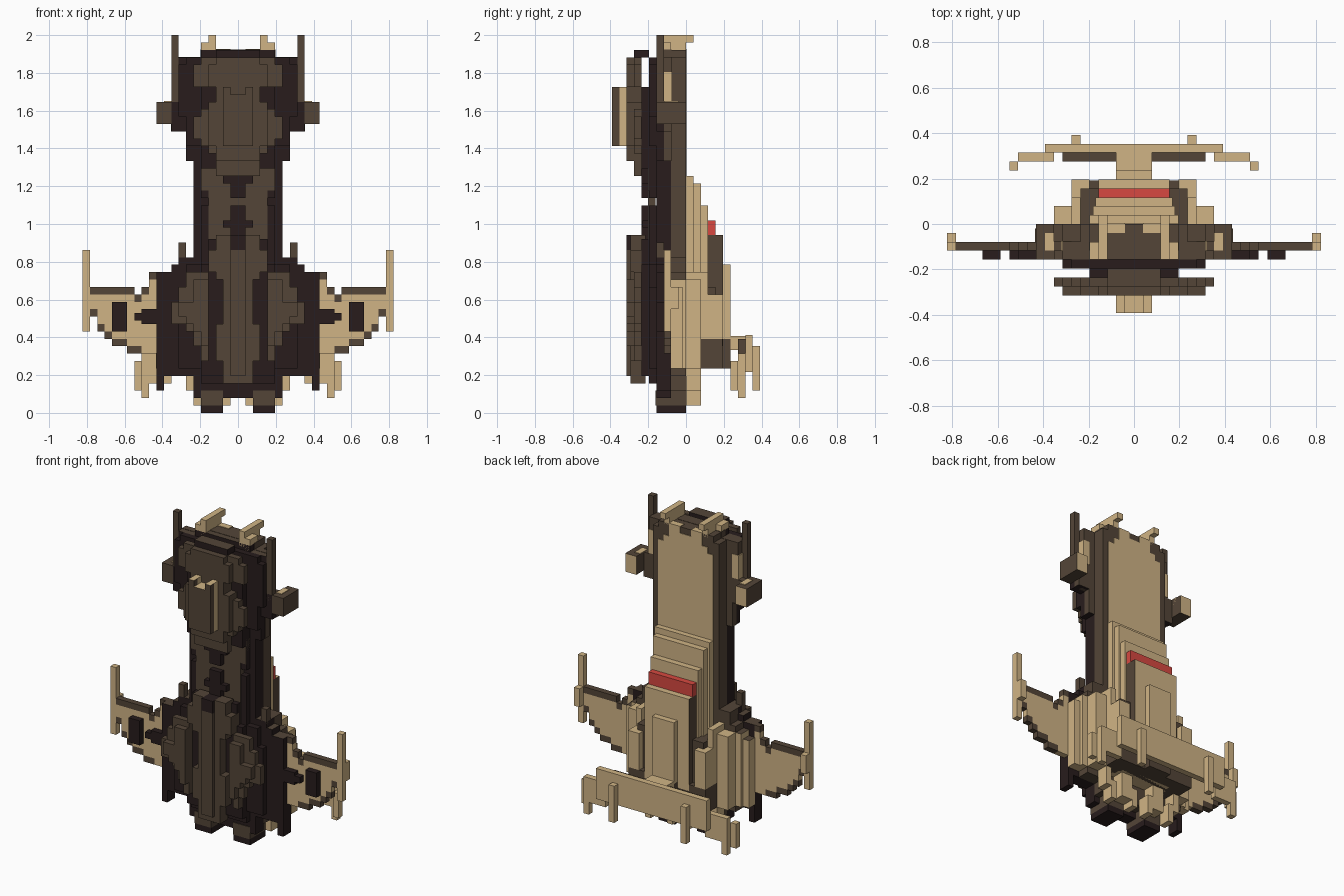
import bpy, bmesh

cube = bpy.data.objects.get("Cube")
if cube:
    bpy.data.objects.remove(cube, do_unlink=True)

V = 2 / 51  # size of one block


def material(name, col):
    m = bpy.data.materials.new(name)
    m.use_nodes = True
    m.diffuse_color = (*col, 1)
    m.node_tree.nodes["Principled BSDF"].inputs["Base Color"].default_value = (*col, 1)
    return m


TAN = material("tan", (0.63, 0.455, 0.235))
BROWN = material("brown", (0.088, 0.060, 0.039))
DARK = material("dark_brown", (0.021, 0.012, 0.012))
RED = material("red", (0.68, 0.066, 0.052))


def finish(name, bm, mat, back=None, top=None):
    """Scale from blocks to units; optional other colour on back or top faces."""
    bmesh.ops.recalc_face_normals(bm, faces=bm.faces)
    mats = [mat] + [m for m in (back, top) if m]
    for f in bm.faces:
        if back and f.normal.y > 0.5:
            f.material_index = mats.index(back)
        if top and f.normal.z > 0.5:
            f.material_index = mats.index(top)
    bmesh.ops.scale(bm, vec=(V, V, V), verts=bm.verts)
    me = bpy.data.meshes.new(name)
    bm.to_mesh(me)
    bm.free()
    for m in mats:
        me.materials.append(m)
    ob = bpy.data.objects.new(name, me)
    bpy.context.collection.objects.link(ob)
    return ob


def extrude(bm, pts, y0, y1):
    """Extrude an x-z outline from y0 to y1."""
    f = bm.faces.new([bm.verts.new((x, y0, z)) for x, z in pts])
    r = bmesh.ops.extrude_face_region(bm, geom=[f])
    vs = [v for v in r["geom"] if isinstance(v, bmesh.types.BMVert)]
    bmesh.ops.translate(bm, vec=(0, y1 - y0, 0), verts=vs)


def stack(name, mat, y0, y1, rows, ztop, inner=None, **kw):
    """Stepped plate: rows of (start height, half width). With inner, a mirrored pair."""
    side = []
    for i, (z, w) in enumerate(rows):
        side += [(w, z), (w, rows[i + 1][0] if i + 1 < len(rows) else ztop)]
    bm = bmesh.new()
    if inner is None:
        extrude(bm, side + [(-x, z) for x, z in reversed(side)], y0, y1)
    else:
        for s in (1, -1):
            pts = side + [(inner, ztop), (inner, rows[0][0])]
            extrude(bm, [(s * x, z) for x, z in pts], y0, y1)
    return finish(name, bm, mat, **kw)


def boxes(name, mat, items, mirror=True, **kw):
    """Boxes (x0, x1, y0, y1, z0, z1), mirrored across x by default."""
    bm = bmesh.new()
    for x0, x1, y0, y1, z0, z1 in items:
        for s in ((1, -1) if mirror else (1,)):
            extrude(bm, [(s * x0, z0), (s * x1, z0), (s * x1, z1), (s * x0, z1)], y0, y1)
    return finish(name, bm, mat, **kw)


# Main hull, in layers from front to back
stack("hull_front", DARK, -4, -2,
      [(2, 6), (5, 11), (19, 9), (20, 8), (21, 6), (34, 7), (38, 9), (42, 8), (48, 5)], 49,
      top=BROWN)
stack("hull_back", BROWN, -2, 0, [(3, 6), (5, 9), (19, 8), (21, 6), (48, 5)], 49)
stack("head_flank", BROWN, -3, -1.95,
      [(34, 7.05), (38, 9.05), (42, 8.05), (48.05, 5.05)], 49.05)
stack("lower_front", DARK, -5, -4, [(4, 5), (6, 8), (17, 7), (20, 5)], 28)
stack("upper_front", DARK, -5, -4, [(29, 5), (36, 7), (40, 8), (47, 7)], 48)
stack("lower_core", DARK, -6, -5, [(5, 5), (20, 4)], 23.5)
stack("upper_core", DARK, -6, -5, [(31, 2), (33, 5)], 44)

# Neck plate and its small vents
stack("neck_plate", BROWN, -5.1, -4.1, [(18, 4), (30, 5)], 34)
boxes("neck_vents", DARK, [(-1, 1, -6, -5, 24, 28), (-1, 1, -8, -5, 22, 24),
                           (-2, 2, -5.9, -5, 25, 26), (-1, 1, -6, -5, 29, 31)], mirror=False)

# Head plates and raised block
stack("head_plate", BROWN, -7, -6,
      [(32, 3), (35, 4), (36, 5), (37, 6), (40, 5), (41, 4), (42, 3), (44, 6), (47, 5)], 48)
boxes("head_plate_lip", DARK, [(-3, 3, -7, -5, 48, 49)], mirror=False, top=BROWN)
stack("head_plate_outer", BROWN, -8, -7,
      [(34, 3), (36, 4), (42, 3), (44, 4), (47, 3)], 48)
boxes("block_base", TAN, [(-2, 2, -9, -8, 36, 43), (1, 2, -9, -8, 43, 44),
                          (-2, -1, -9, -8, 43, 44)], mirror=False)
boxes("block_face", BROWN, [(-2, 2, -10, -9, 36, 43), (1, 2, -10, -9, 43, 44),
                            (-2, -1, -10, -9, 43, 44)], mirror=False, top=TAN)

# Antennas, pods and prongs on the head
boxes("antennas", BROWN, [(8, 9, -4, -3, 41, 51), (7, 8, -4, -3, 20, 23)])
boxes("side_pods", BROWN, [(9, 11, -4, 0, 39, 42)], back=TAN)
boxes("pod_caps", TAN, [(9, 10, -3, -1, 41, 42.1)])
boxes("head_strips", TAN, [(7, 8.2, -3, -1.9, 42.1, 46)])
boxes("top_prongs", TAN, [(3, 4, -4, 1, 50, 51), (3, 4, -4, 0, 48.5, 50), (4, 5, -4, -2, 48, 50)])

# Lower front spine and pads
stack("front_spine", BROWN, -7.5, -5.5,
      [(4, 2), (7, 3), (12, 2), (18, 3), (19, 4), (22, 3)], 24)
boxes("front_ridge", BROWN, [(-1, 1, -8, -7, 5, 22)], mirror=False)
stack("front_pads", BROWN, -7, -6,
      [(7, 5), (9, 6), (11, 7), (12, 9), (15, 8), (17, 7)], 19, inner=4)
stack("front_pads_outer", BROWN, -8, -7,
      [(9, 5), (11, 6), (12, 7), (13, 8), (15, 6)], 18, inner=4)

# Wings with stepped edges
COLS = [(11, 8, 18), (12, 8, 16), (13, 9, 15), (14, 9, 16), (15, 10, 16),
        (16, 10, 16), (17, 11, 16), (18, 12, 16), (19, 14, 16)]
boxes("wings", TAN, [(x, x + 1, -3, -2, a, b) for x, a, b in COLS])
boxes("wing_edges", BROWN, [(x, x + 1, -3, -2, b, b + 1) for x, a, b in COLS]
      + [(x, x + 1, -3, -2, a - 1, a) for x, a, b in COLS[2:]])
boxes("wing_guns", DARK, [(15, 17, -4, -3, 11, 15), (11, 13, -4, -3, 12, 14),
                          (13, 14, -4, -3, 12.5, 13.5)])
boxes("wing_tip_fins", TAN, [(20, 21, -3, -2, 11, 22), (20, 21, -2, -1, 14, 17)])

# Rear panel and stepped dorsal hump
stack("back_panel", TAN, -0.5, 0.1, [(20, 5), (46, 4), (47, 3)], 48)
boxes("back_panel_teeth", TAN, [(1, 3, -1, 0.1, 48, 49.1)])
for i, (y, w, z) in enumerate([(1, 5, 32), (2, 4.6, 31), (3, 4.3, 28)]):
    stack("hump_step_%d" % (i + 1), TAN, y - 1, y, [(6, w)], z)
boxes("hump_red_band", RED, [(-4, 4, 3, 4, 24, 26)], mirror=False)
boxes("hump_ridge", BROWN, [(-4, 4, 3, 5, 9, 24)], mirror=False, back=TAN, top=TAN)
boxes("hump_spine", TAN, [(-2, 2, 5, 6, 10, 20)], mirror=False)
boxes("rear_base", BROWN, [(-7, 7, 0, 4.9, 6, 10), (-2, 2, 4, 6, 6, 10),
                           (-6, 6, 0, 4, 10, 17)], mirror=False)

# Rear side blocks and flank slats
boxes("rear_blocks", TAN, [(5, 7, 1, 5, 10, 16), (6, 7, 0, 3, 16, 19),
                           (7, 9, -0.5, 2, 6, 18)])
boxes("flank_slats", TAN, [(9, 10, -2, 0, 6, 18), (10, 11.1, -2, -0.5, 6, 17)], top=BROWN)
boxes("rear_feet", DARK, [(10, 11, -4, -2, 3, 6)])

# Engine nozzles and underside bits
boxes("nozzles", DARK, [(2, 5, -4, 0, 0, 1)])
boxes("nozzle_necks", BROWN, [(2, 5, -4.1, 0, 1, 3), (2, 5, -3.9, 0, 3, 5)])
boxes("underside_bits", TAN, [(1, 2, 0, 2, 1, 4), (5, 6, 0, 2, 1, 4),
                              (6, 7, 0, 2, 3, 6), (2, 4, 0, 2, 2, 6)])

# Rear bar with its strut, studs and drop ends
boxes("rear_bar", TAN, [(-10, 10, 8, 9, 5.5, 10.5)], mirror=False)
boxes("rear_bar_lining", BROWN, [(-8, 8, 7, 8, 7, 10)], mirror=False)
boxes("rear_strut", TAN, [(-2, 2, 4, 8, 8.5, 10.4)], mirror=False)
boxes("rear_studs", TAN, [(6, 7, 9, 10, 3, 9)])
boxes("rear_bar_ends", TAN, [(9, 13, 7, 8, 4, 8), (12, 13, 7, 8, 2, 4), (13, 14, 6, 7, 3, 7)])
